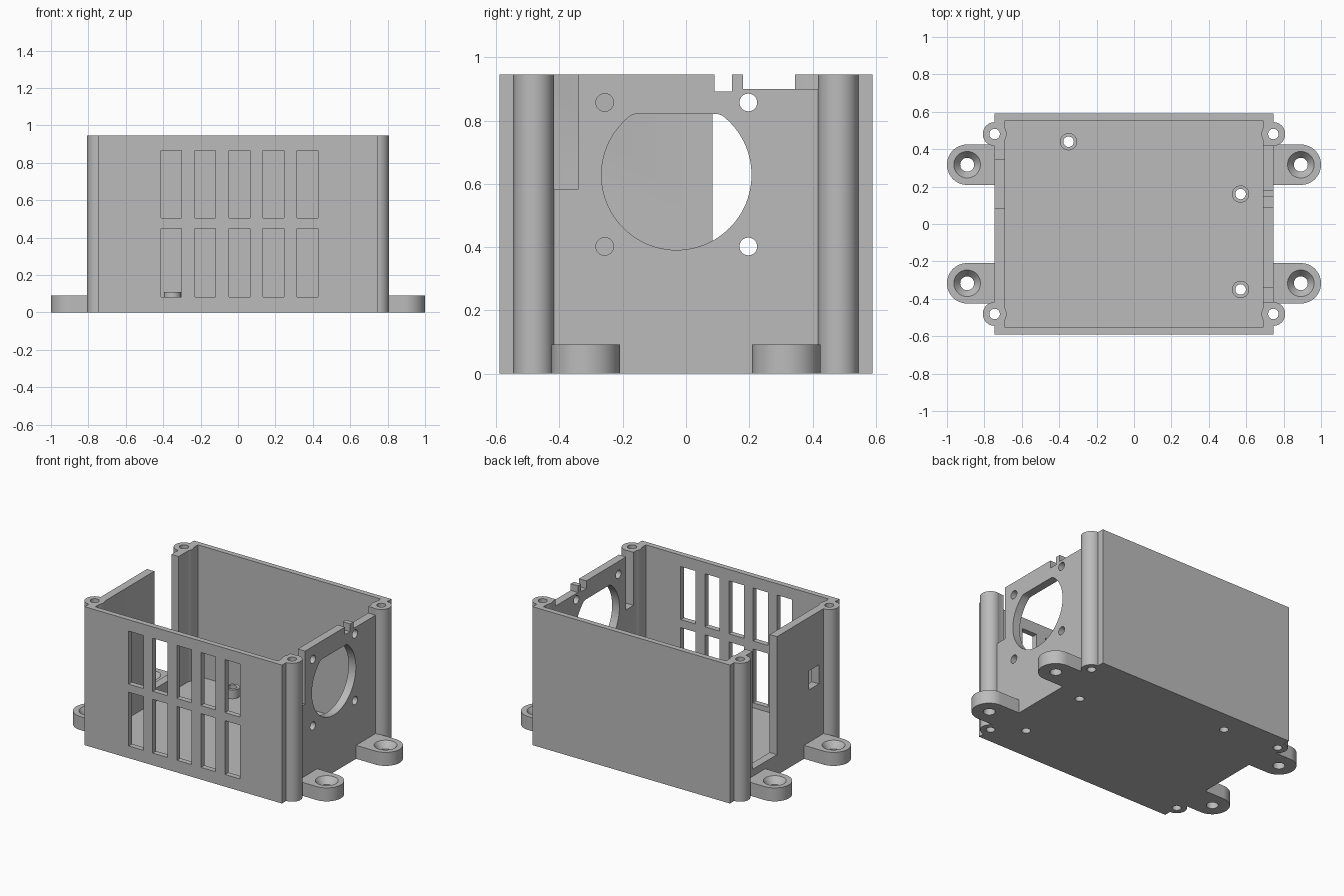
import bpy, bmesh, math
from mathutils import Matrix, Vector

old = bpy.data.objects.get("Cube")
if old:
    bpy.data.objects.remove(old, do_unlink=True)

grey = bpy.data.materials.new("plain grey")
grey.use_nodes = True
colour = (0.5, 0.5, 0.5, 1)
grey.diffuse_color = colour
grey.node_tree.nodes["Principled BSDF"].inputs["Base Color"].default_value = colour

X, Y, H = 0.745, 0.59, 0.945      # outer half sizes and height
WALL_X, WALL_Y, FLOOR = 0.69, 0.553, 0.05
OVER = 0.1                        # cutter overshoot


def box(bm, lo, hi):
    lo, hi = Vector(lo), Vector(hi)
    size = hi - lo
    m = Matrix.Translation((lo + hi) / 2) @ Matrix.Diagonal((*size, 1))
    bmesh.ops.create_cube(bm, size=1, matrix=m)


def rod(bm, x, y, z0, z1, r0, r1=None, seg=48):
    bmesh.ops.create_cone(bm, cap_ends=True, segments=seg, radius1=r0,
                          radius2=r0 if r1 is None else r1, depth=z1 - z0,
                          matrix=Matrix.Translation((x, y, (z0 + z1) / 2)))


def side_rod(bm, y, z, r, seg=48):
    # Rod along x through the right wall
    m = Matrix.Translation((X, y, z)) @ Matrix.Rotation(math.pi / 2, 4, "Y")
    return bmesh.ops.create_cone(bm, cap_ends=True, segments=seg, radius1=r,
                                 radius2=r, depth=0.3, matrix=m)["verts"]


def make(name, bm):
    bmesh.ops.recalc_face_normals(bm, faces=bm.faces)
    mesh = bpy.data.meshes.new(name)
    bm.to_mesh(mesh)
    bm.free()
    mesh.materials.append(grey)
    ob = bpy.data.objects.new(name, mesh)
    bpy.context.scene.collection.objects.link(ob)
    return ob


def combine(ob, bm, operation="DIFFERENCE"):
    tool = make("cutter", bm)
    tool.hide_render = True
    mod = ob.modifiers.new("cut", "BOOLEAN")
    mod.operation, mod.solver, mod.object = operation, "EXACT", tool
    bpy.context.view_layer.objects.active = ob
    bpy.ops.object.modifier_apply(modifier=mod.name)
    bpy.data.objects.remove(tool, do_unlink=True)


def smooth(ob):
    bpy.ops.object.select_all(action="DESELECT")
    ob.select_set(True)
    bpy.context.view_layer.objects.active = ob
    bpy.ops.object.shade_smooth_by_angle(angle=math.radians(30))


# Open-topped box
bm = bmesh.new()
box(bm, (-X, -Y, 0), (X, Y, H))
case = make("enclosure_body", bm)
bm = bmesh.new()
box(bm, (-WALL_X, -WALL_Y, FLOOR), (WALL_X, WALL_Y, H + OVER))
combine(case, bm)

# Two rows of vents in the front wall
bm = bmesh.new()
for i in range(5):
    x = -0.357 + i * 0.182
    for z0, z1 in ((0.083, 0.45), (0.505, 0.867)):
        box(bm, (x - 0.056, -Y - OVER, z0), (x + 0.056, -Y + OVER, z1))
combine(case, bm)

# Right wall: cable slot, top notches, fan screw holes
bm = bmesh.new()
for y0, y1, z in ((-0.42, -0.34, 0.583), (0.09, 0.145, 0.892), (0.18, 0.42, 0.9)):
    box(bm, (X - OVER, y0, z), (X + OVER, y1, H + OVER))
for y in (-0.257, 0.197):
    for z in (0.402, 0.857):
        side_rod(bm, y, z, 0.028, 32)
combine(case, bm)

# Fan opening with a flat top
bm = bmesh.new()
for v in side_rod(bm, -0.03, 0.628, 0.237, 96):
    v.co.z = min(v.co.z, 0.82)
combine(case, bm)

# Left wall: tall opening and small socket window
bm = bmesh.new()
box(bm, (-X - OVER, 0.083, 0.14), (-X + OVER, 0.345, H + OVER))
box(bm, (-X - OVER, -0.37, 0.45), (-X + OVER, -0.265, 0.58))
combine(case, bm)

# Corner screw posts
posts = [(sx * X, sy * 0.481) for sx in (-1, 1) for sy in (-1, 1)]
bm = bmesh.new()
for x, y in posts:
    rod(bm, x, y, 0, H, 0.0635)
combine(case, bm, "UNION")

# Bores through the posts and the floor
standoffs = ((-0.35, 0.44), (0.57, 0.16), (0.57, -0.35))
bm = bmesh.new()
for x, y in posts + list(standoffs):
    rod(bm, x, y, -OVER, H + OVER, 0.028, seg=32)
combine(case, bm)
smooth(case)

# Circuit board standoffs
for i, (x, y) in enumerate(standoffs):
    bm = bmesh.new()
    rod(bm, x, y, FLOOR, 0.11, 0.046)
    tube = make(f"board_standoff_{i + 1}", bm)
    bm = bmesh.new()
    rod(bm, x, y, 0, 0.2, 0.028, seg=32)
    combine(tube, bm)
    smooth(tube)

# Rounded mounting lugs with countersunk holes
LUG_X, LUG_R, LUG_H = 0.892, 0.108, 0.092
for sx, side in ((-1, "right"), (1, "left")):
    for y, end in ((-0.317, "front"), (0.317, "back")):
        bm = bmesh.new()
        arc = [math.pi * (i / 32 - 0.5) for i in range(33)]
        outline = [(LUG_X + LUG_R * math.cos(a), LUG_R * math.sin(a)) for a in arc]
        outline += [(X, LUG_R), (X, -LUG_R)]
        face = bm.faces.new([bm.verts.new((sx * px, y + py, 0)) for px, py in outline])
        top = bmesh.ops.extrude_face_region(bm, geom=[face])["geom"]
        bmesh.ops.translate(bm, vec=(0, 0, LUG_H),
                            verts=[g for g in top if isinstance(g, bmesh.types.BMVert)])
        lug = make(f"mounting_lug_{end}_{side}", bm)
        bm = bmesh.new()
        rod(bm, sx * LUG_X, y, -OVER, H, 0.037)
        combine(lug, bm)
        bm = bmesh.new()
        rod(bm, sx * LUG_X, y, 0.04, LUG_H + 0.01, 0.03, 0.079)
        combine(lug, bm)
        smooth(lug)
